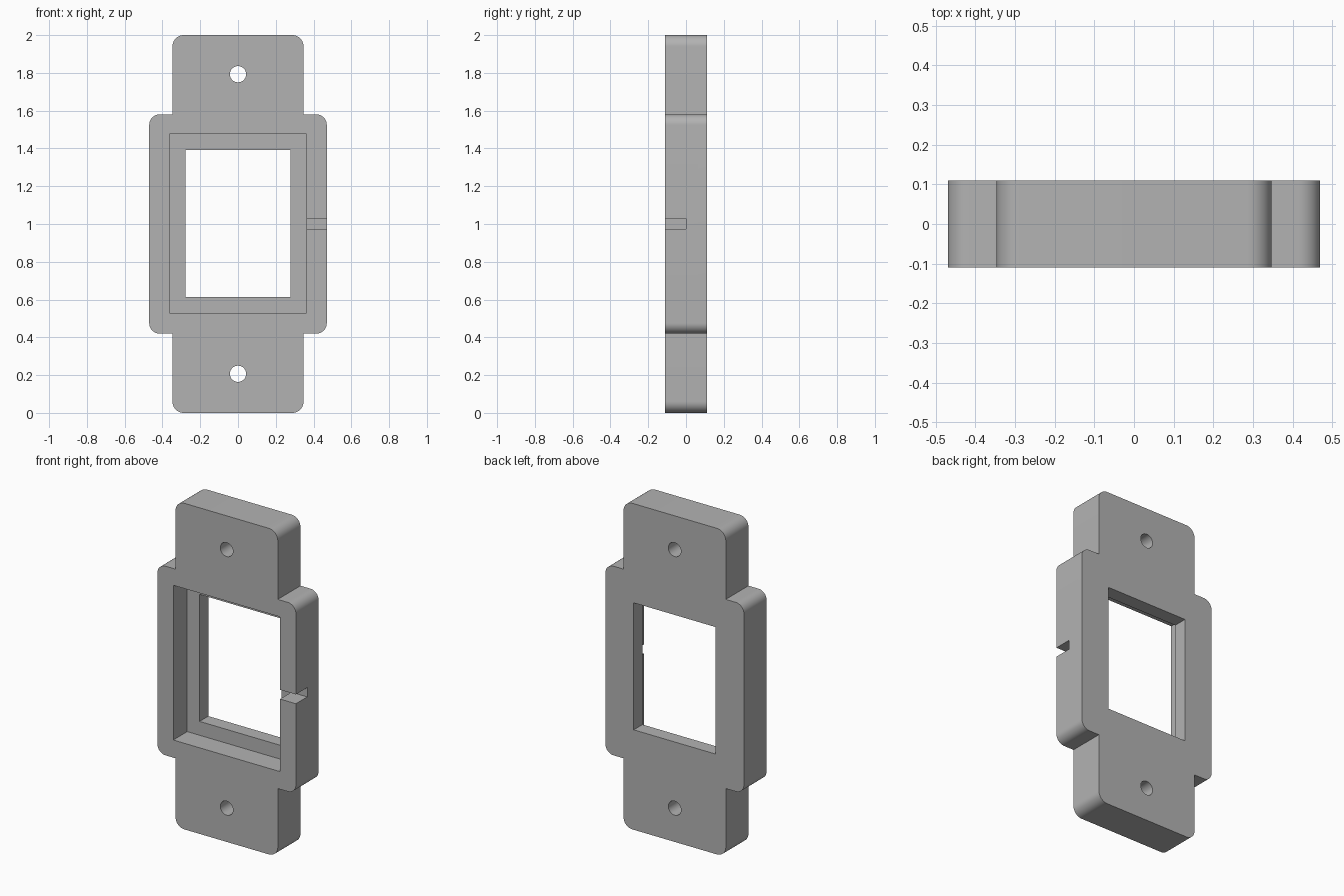
import bpy, bmesh, math
from mathutils import Matrix

cube = bpy.data.objects.get("Cube")
if cube:
    bpy.data.objects.remove(cube, do_unlink=True)

HALF_DEPTH = 0.11
MID_Z = 1.0

grey = bpy.data.materials.new("plain_grey")
grey.use_nodes = True
colour = (0.45, 0.45, 0.45, 1)
grey.diffuse_color = colour
grey.node_tree.nodes["Principled BSDF"].inputs["Base Color"].default_value = colour


def make_object(name, bm):
    bmesh.ops.recalc_face_normals(bm, faces=bm.faces)
    mesh = bpy.data.meshes.new(name)
    bm.to_mesh(mesh)
    bm.free()
    mesh.materials.append(grey)
    obj = bpy.data.objects.new(name, mesh)
    bpy.context.collection.objects.link(obj)
    return obj


def corner(x, z, r, steps=12):
    """Rounded outer corner, running from its side up to its top."""
    angles = [math.pi / 2 * i / steps for i in range(steps + 1)]
    return [(x - r + r * math.cos(a), z - r + r * math.sin(a)) for a in angles]


def box_cutter(name, x0, x1, y0, y1, z0, z1):
    bm = bmesh.new()
    bmesh.ops.create_cube(bm, size=1)
    bmesh.ops.scale(bm, vec=(x1 - x0, y1 - y0, z1 - z0), verts=bm.verts)
    bmesh.ops.translate(bm, vec=((x0 + x1) / 2, (y0 + y1) / 2, (z0 + z1) / 2), verts=bm.verts)
    return make_object(name, bm)


def hole_cutter(name, z, r):
    bm = bmesh.new()
    bmesh.ops.create_cone(bm, cap_ends=True, segments=48, radius1=r, radius2=r, depth=1,
                          matrix=Matrix.Translation((0, 0, z)) @ Matrix.Rotation(math.pi / 2, 4, "X"))
    return make_object(name, bm)


# Stepped plate: one quarter of the outline, mirrored twice
quarter = corner(0.47, 0.58, 0.055) + [(0.347, 0.58)] + corner(0.347, 1.0, 0.06)
half = quarter + [(-x, z) for x, z in reversed(quarter)]
outline = half + [(x, -z) for x, z in reversed(half)]
bm = bmesh.new()
face = bm.faces.new([bm.verts.new((x, -HALF_DEPTH, z + MID_Z)) for x, z in outline])
ext = bmesh.ops.extrude_face_region(bm, geom=[face])
bmesh.ops.translate(bm, vec=(0, 2 * HALF_DEPTH, 0),
                    verts=[v for v in ext["geom"] if isinstance(v, bmesh.types.BMVert)])
frame = make_object("mounting_frame", bm)

# Window, front recess, side notch and screw holes
cutters = [
    box_cutter("window_cutter", -0.278, 0.278, -0.5, 0.5, 0.613, 1.392),
    box_cutter("recess_cutter", -0.362, 0.362, -0.5, 0.025, 0.528, 1.477),
    box_cutter("notch_cutter", 0.33, 0.6, -0.5, 0, 0.973, 1.03),
    hole_cutter("upper_hole_cutter", 1.793, 0.043),
    hole_cutter("lower_hole_cutter", 0.207, 0.043),
]
bpy.ops.object.select_all(action="DESELECT")
bpy.context.view_layer.objects.active = frame
frame.select_set(True)
for cutter in cutters:
    mod = frame.modifiers.new(cutter.name, "BOOLEAN")
    mod.operation = "DIFFERENCE"
    mod.solver = "EXACT"
    mod.object = cutter
    bpy.ops.object.modifier_apply(modifier=mod.name)
    bpy.data.objects.remove(cutter, do_unlink=True)

bpy.ops.object.shade_smooth_by_angle(angle=math.radians(30))
